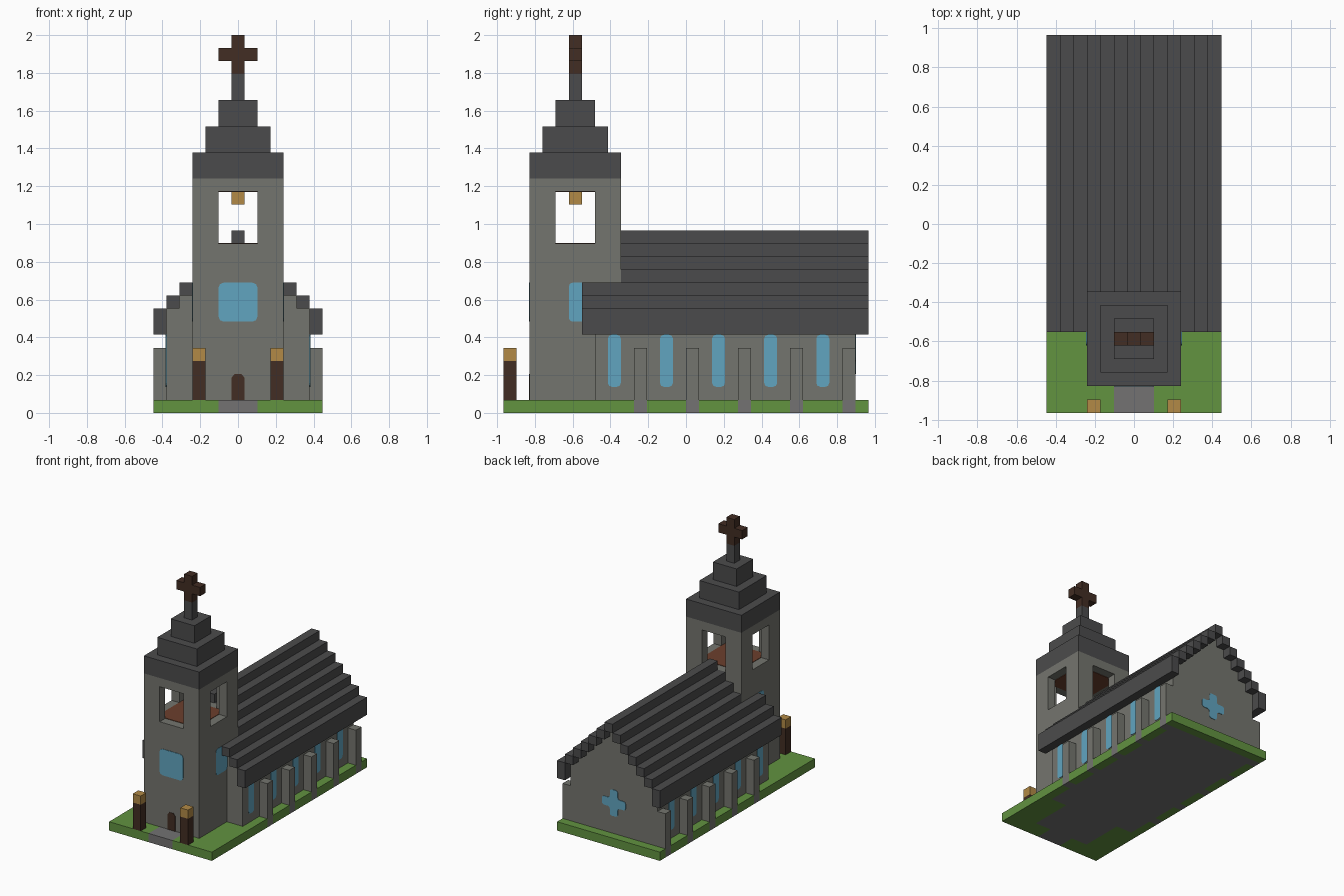
import bpy
import bmesh
from mathutils import Vector, Matrix

cube = bpy.data.objects.get("Cube")
if cube:
    bpy.data.objects.remove(cube, do_unlink=True)

U = 2 / 29          # one block
TY = -8.5           # tower axis along y, in blocks
SKIN = 0.05         # thickness of glass and door plates, in blocks


def material(name, *rgb):
    lin = [((c / 255 + 0.055) / 1.055) ** 2.4 for c in rgb] + [1]
    m = bpy.data.materials.new(name)
    m.use_nodes = True
    m.diffuse_color = lin
    bsdf = next(n for n in m.node_tree.nodes if n.type == 'BSDF_PRINCIPLED')
    bsdf.inputs["Base Color"].default_value = lin
    return m


STONE = material("stone", 116, 117, 110)
PAVING = material("paving", 115, 114, 114)
SLATE = material("slate", 75, 75, 76)
GRASS = material("grass", 98, 147, 64)
DARK_WOOD = material("dark_wood", 66, 45, 35)
FLOOR_WOOD = material("floor_wood", 108, 63, 44)
GOLD = material("gold", 178, 138, 70)
GLASS = material("glass", 97, 165, 192)


def finish(name, bm, *mats):
    """Scale block units to scene units and make the object."""
    bmesh.ops.recalc_face_normals(bm, faces=bm.faces)
    bmesh.ops.scale(bm, vec=(U, U, U), verts=bm.verts)
    me = bpy.data.meshes.new(name)
    bm.to_mesh(me)
    bm.free()
    for m in mats:
        me.materials.append(m)
    ob = bpy.data.objects.new(name, me)
    bpy.context.scene.collection.objects.link(ob)
    return ob


def box(name, mat, x0, x1, y0, y1, z0, z1):
    lo, hi = Vector((x0, y0, z0)), Vector((x1, y1, z1))
    bm = bmesh.new()
    place = Matrix.Translation((lo + hi) / 2) @ Matrix.Diagonal((*(hi - lo), 1))
    bmesh.ops.create_cube(bm, size=1, matrix=place)
    return finish(name, bm, mat)


def prism(name, mat, outline, axis, lo, hi, rounding=0):
    """Extrude an outline along an axis, optionally rounding its corners."""
    place = {'x': lambda a, b: (lo, a, b),
             'y': lambda a, b: (a, lo, b),
             'z': lambda a, b: (a, b, lo)}[axis]
    bm = bmesh.new()
    bm.faces.new([bm.verts.new(place(a, b)) for a, b in outline])
    if rounding:
        bmesh.ops.bevel(bm, geom=bm.verts[:], offset=rounding, segments=2,
                        profile=0.5, affect='VERTICES')
    res = bmesh.ops.extrude_face_region(bm, geom=bm.faces[:])
    verts = [g for g in res["geom"] if isinstance(g, bmesh.types.BMVert)]
    step = Vector([(hi - lo) * (axis == k) for k in 'xyz'])
    bmesh.ops.translate(bm, vec=step, verts=verts)
    return finish(name, bm, mat)


def rect(a0, a1, b0, b1):
    return [(a0, b0), (a1, b0), (a1, b1), (a0, b1)]


def centred(name, mat, half, z0, z1):
    """Square block on the tower axis."""
    return box(name, mat, -half, half, TY - half, TY + half, z0, z1)


buttress_y = [-3.5 + 4 * i for i in range(5)]


# Ground slab, with paving under the building and along the path
def is_paved(x, y):
    x = abs(x)
    nave = x < 5.5 and -7 < y < 13
    tower = x < 3.5 and -12 < y < -5
    path = x < 1.5 and y < -12
    footing = x > 5.5 and any(abs(y - b) < 0.5 for b in buttress_y)
    return nave or tower or path or footing


bm = bmesh.new()
bmesh.ops.create_grid(bm, x_segments=13, y_segments=28, size=1,
                      matrix=Matrix.Diagonal((6.5, 14, 1, 1)))
res = bmesh.ops.extrude_face_region(bm, geom=bm.faces[:])
bmesh.ops.translate(bm, vec=(0, 0, 1),
                    verts=[g for g in res["geom"] if isinstance(g, bmesh.types.BMVert)])
for f in bm.faces:
    c = f.calc_center_median() * 0.99
    f.material_index = int(is_paved(c.x, c.y))
finish("ground", bm, GRASS, PAVING)

# Nave with stepped gables
half = [(5.5, 1)]
for i in range(5):
    half += [(5.5 - i, 8 + i), (4.5 - i, 8 + i)]
half += [(0.5, 13)]
gable = half + [(-x, z) for x, z in reversed(half)]
gable = list(dict.fromkeys(gable))
prism("nave", STONE, gable, 'y', -7, 13)

# Stepped roof courses
box("roof_ridge", SLATE, -0.5, 0.5, -5, 14, 13, 14)
for side, label in ((1, "left"), (-1, "right")):
    for i in range(6):
        inner = 5.5 - i
        xs = sorted((side * inner, side * (inner + 1)))
        front = -8 if inner >= 3.5 else -5
        box(f"roof_course_{label}_{i + 1}", SLATE, *xs, front, 14,
            7 + i if i else 6, 8 + i)

    # Buttresses and the nave windows between them
    for i, y in enumerate(buttress_y):
        xs = sorted((side * 5.5, side * 6.5))
        box(f"buttress_{label}_{i + 1}", STONE, *xs, y - 0.5, y + 0.5, 0, 5)
        prism(f"nave_window_{label}_{i + 1}", GLASS, rect(y - 2.5, y - 1.5, 2, 6),
              'x', side * 5.5, side * (5.5 + SKIN), 0.3)

    # Tower side window and gate post
    prism(f"tower_window_{label}", GLASS, rect(-9, -7, 7, 10),
          'x', side * 3.5, side * (3.5 + SKIN), 0.3)
    xs = sorted((side * 2.5, side * 3.5))
    box(f"gate_post_{label}", DARK_WOOD, *xs, -14, -13, 1, 4)
    box(f"gate_lamp_{label}", GOLD, *xs, -14, -13, 4, 5)

# Cross-shaped window in the back gable
arm = [(0.5, 0.5), (0.5, 1.5), (-0.5, 1.5)]
cross = []
for turn in range(4):
    cross += arm[:2]
    cross.append(arm[2])
    arm = [(-b, a) for a, b in arm]
cross = list(dict.fromkeys(cross))
prism("back_window", GLASS, [(a, b + 4.5) for a, b in cross], 'y', 13, 13 + SKIN, 0.25)

# Tower shaft, front window and door
centred("tower_shaft", STONE, 3.5, 1, 13)
prism("front_window", GLASS, rect(-1.5, 1.5, 7, 10), 'y', -12, -12 - SKIN, 0.4)
door = [(-0.5, 1), (0.5, 1), (0.5, 2.7), (0.25, 3), (-0.25, 3), (-0.5, 2.7)]
prism("door", DARK_WOOD, door, 'y', -12, -12 - SKIN)

# Belfry: one corner pier mirrored to four, with floor, ceiling and bell
pier = prism("belfry_piers", STONE,
             [(1.5, 3.5), (3.5, 3.5), (3.5, 1.5), (2.5, 1.5), (2.5, 2.5), (1.5, 2.5)],
             'z', 13, 17)
pier.location.y = TY * U
mirror = pier.modifiers.new("mirror", 'MIRROR')
mirror.use_axis = (True, True, False)
centred("belfry_lintel", STONE, 3.5, 17, 18)
centred("belfry_floor", FLOOR_WOOD, 2.5, 13, 13 + SKIN)
centred("belfry_ceiling", FLOOR_WOOD, 2.5, 17 - SKIN, 17)
centred("bell", GOLD, 0.5, 16, 17 - SKIN)

# Spire tiers and cross
for i in range(4):
    centred(f"spire_tier_{i + 1}", SLATE, 3.5 - i, 18 + 2 * i, 20 + 2 * i)
centred("cross_post", DARK_WOOD, 0.5, 26, 29)
for side, label in ((1, "left"), (-1, "right")):
    xs = sorted((side * 0.5, side * 1.5))
    box(f"cross_arm_{label}", DARK_WOOD, *xs, TY - 0.5, TY + 0.5, 27, 28)
